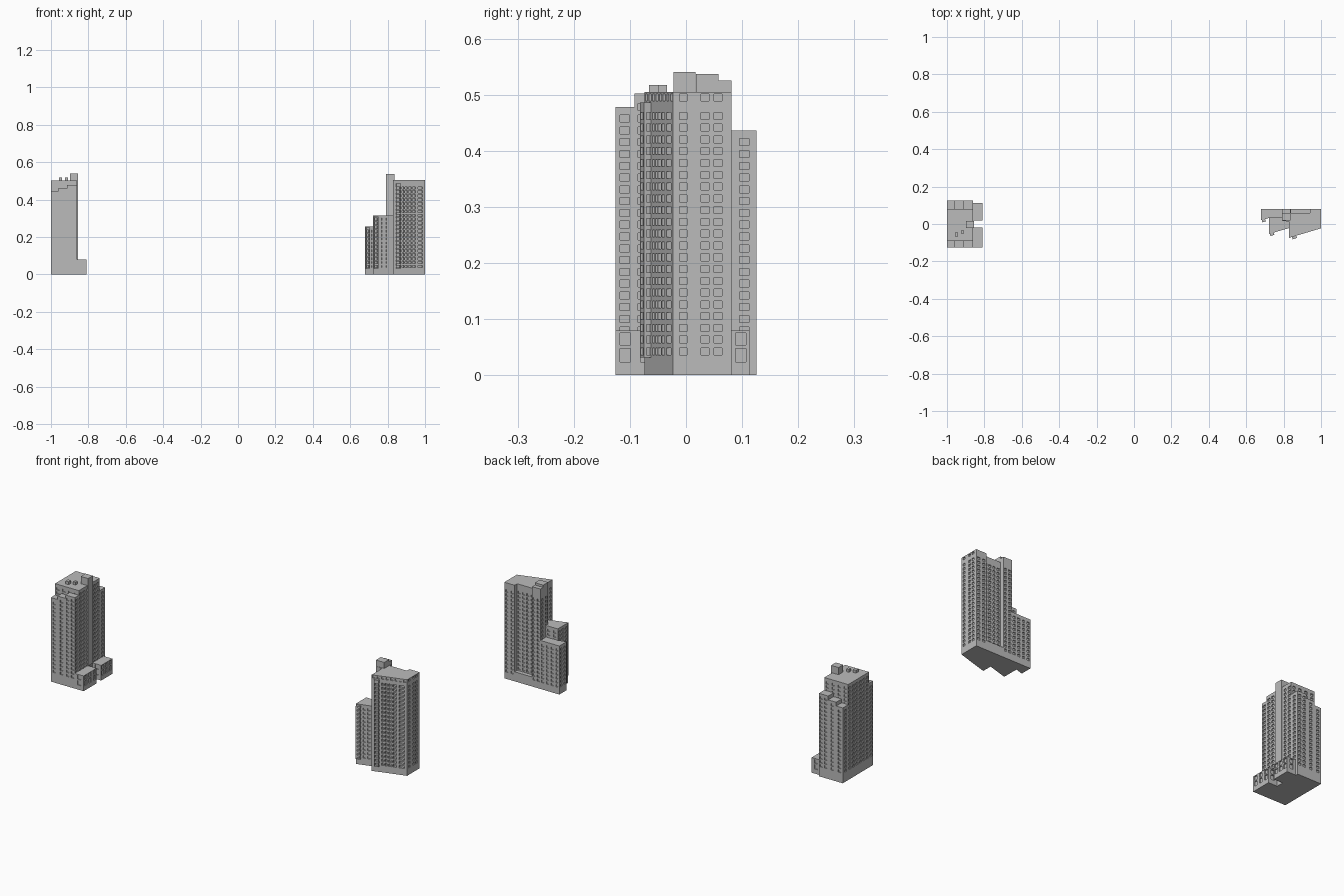
import bpy, bmesh, math
from mathutils import Vector

if "Cube" in bpy.data.objects:
    bpy.data.objects.remove(bpy.data.objects["Cube"])

grey = bpy.data.materials.new("concrete grey")
grey.diffuse_color = (0.5, 0.5, 0.5, 1)
grey.use_nodes = True
grey.node_tree.nodes["Principled BSDF"].inputs["Base Color"].default_value = grey.diffuse_color


def finish(name, bm):
    bmesh.ops.remove_doubles(bm, verts=bm.verts, dist=1e-5)
    me = bpy.data.meshes.new(name)
    bm.to_mesh(me)
    bm.free()
    me.materials.append(grey)
    ob = bpy.data.objects.new(name, me)
    bpy.context.collection.objects.link(ob)
    return ob


def spread(n, length, width):
    """n evenly spaced window columns along a wall"""
    return [((i + .5) * length / n - width / 2, (i + .5) * length / n + width / 2) for i in range(n)]


def floors(z0, z1, pitch=.021, height=.0125):
    """one window row per storey"""
    return [(z0 + k * pitch, z0 + k * pitch + height)
            for k in range(int((z1 - .003 - height - z0) / pitch + 1.001))]


def wall(bm, p, q, z0, z1, cols=(), rows=(), depth=.005):
    """flat wall from p to q with recessed windows at every column/row crossing"""
    p, q = Vector((*p, 0)), Vector((*q, 0))
    d = (q - p).normalized()
    inward = Vector((-d.y, d.x, 0))
    us = [0] + [u for c in cols for u in c] + [(q - p).length]
    zs = [z0] + [z for r in rows for z in r] + [z1]

    def quad(*pts):
        bm.faces.new([bm.verts.new(v) for v in pts])

    for i in range(len(us) - 1):
        for j in range(len(zs) - 1):
            c = [p + d * u + Vector((0, 0, z)) for u, z in
                 ((us[i], zs[j]), (us[i + 1], zs[j]), (us[i + 1], zs[j + 1]), (us[i], zs[j + 1]))]
            if i % 2 and j % 2:
                b = [v + inward * depth for v in c]
                quad(*b)
                for k in range(4):
                    m = (k + 1) % 4
                    quad(c[k], c[m], b[m], b[k])
            else:
                quad(*c)


def block(name, pts, z0, z1, windows=None, start=.052):
    """prism on a counter-clockwise footprint; windows = {edge: (columns, width or None, depth)}"""
    bm = bmesh.new()
    windows = windows or {}
    rows = floors(start, z1)
    for i, p in enumerate(pts):
        q = pts[(i + 1) % len(pts)]
        if i in windows:
            cols, width, depth = windows[i]
            if width:
                cols = spread(cols, math.dist(p, q), width)
            wall(bm, p, q, z0, z1, cols, rows, depth)
        else:
            wall(bm, p, q, z0, z1)
    bm.faces.new([bm.verts.new((x, y, z1)) for x, y in pts])
    bm.faces.new([bm.verts.new((x, y, z0)) for x, y in reversed(pts)])
    return finish(name, bm)


def rect(x0, x1, y0, y1):
    return [(x0, y0), (x1, y0), (x1, y1), (x0, y1)]


# ---------- left building ----------
block("left_tower", rect(-1, -.861, -.092, .081), 0, .502,
      {0: (4, .016, .005), 1: (6, .016, .005), 2: (4, .016, .005), 3: (6, .016, .005)})

# stepped wings in front of and behind the tower
steps = [(-1, -.962, 1), (-.962, -.915, 1), (-.915, -.861, 2)]
for k, (x0, x1, n) in enumerate(steps):
    side = {0: (n, .015, .005)}
    back = {2: (n, .015, .005)}
    if k == 0:
        side[3] = back[3] = (1, .017, .005)
    if k == 2:
        side[1] = back[1] = (1, .017, .005)
    block(f"left_front_wing_{k}", rect(x0, x1, -.126, -.092), 0, .442 + k * .018, side)
    block(f"left_back_wing_{k}", rect(x0, x1, .081, .126), 0, .396 + k * .02, back)

# low annexes with taller windows
for name, y0, y1 in (("left_annex_front", -.126, -.018), ("left_annex_back", .02, .113)):
    bm = bmesh.new()
    pts = rect(-.861, -.81, y0, y1)
    rows = [(.024, .048), (.054, .075)]
    for i in range(4):
        p, q = pts[i], pts[(i + 1) % 4]
        length = math.dist(p, q)
        wall(bm, p, q, 0, .08, spread(3 if i == 1 else 1, length, .019), rows if i != 3 else ())
    for z, order in ((.08, pts), (0, pts[::-1])):
        bm.faces.new([bm.verts.new((x, y, z)) for x, y in order])
    finish(name, bm)

# lift shaft and roof vents
block("left_lift_shaft", rect(-.899, -.856, -.022, .017), .08, .54)
block("left_roof_vent_a", rect(-.957, -.94, -.066, -.045), .5, .517)
block("left_roof_vent_b", rect(-.924, -.91, -.05, -.034), .5, .517)

# ---------- right building ----------
A, B = (.829, -.074), (1.0, -.023)
tower = [A, B, (1, .081), (.94, .081), (.94, .06), (.84, .06), (.84, .081),
         (.79, .081), (.79, .018), (.829, .012)]
front_cols = [(.05, .062), (.068, .08), (.085, .103), (.108, .126), (.138, .165)]
side_cols = [(.011, .025), (.05, .064), (.073, .087)]
block("right_tower", tower, 0, .486,
      {0: (front_cols, None, .012), 1: (side_cols, None, .005), 2: (2, .014, .005),
       4: (4, .014, .005), 6: (2, .013, .005), 7: (2, .014, .005), 9: (3, .014, .005)}, .036)

# crown storey with narrow upright windows on the front
bm = bmesh.new()
for i, p in enumerate(tower):
    q = tower[(i + 1) % len(tower)]
    cols = spread(8, math.dist(p, q), .012) if i == 0 else side_cols if i == 1 else ()
    wall(bm, p, q, .486, .505, cols, [(.489, .501)], .006)
bm.faces.new([bm.verts.new((x, y, .505)) for x, y in tower])
finish("right_crown", bm)

block("right_back_base", rect(.84, .94, .06, .081), 0, .05)

# mid and low wings
mid = [(.722, -.053), (.829, -.022), (.829, .034), (.722, .034)]
block("right_mid_wing", mid, 0, .316,
      {0: ([(.036, .05), (.06, .074), (.084, .098)], None, .006), 2: (3, .014, .005),
       3: (3, .014, .005)}, .036)
low = [(.68, .02), (.722, .032), (.79, .034), (.79, .081), (.68, .081)]
block("right_low_wing", low, 0, .255,
      {0: ([(.026, .038)], None, .006), 3: (4, .014, .005), 4: (2, .014, .005)}, .036)

# stacked balcony bays projecting from the left end of each front
for name, p, x0, width, z1 in (("right_tower_bay", A, .016, .024, .486),
                               ("right_mid_bay", mid[0], .004, .022, .31),
                               ("right_low_bay", low[0], .003, .019, .25)):
    d = Vector((.958, .286))
    n = Vector((.286, -.958))
    o = Vector(p)
    pts = [o + d * x0 + n * .013, o + d * (x0 + width) + n * .013,
           o + d * (x0 + width) - n * .005, o + d * x0 - n * .005]
    block(name, [tuple(v) for v in pts], .032, z1,
          {0: (1, width - .006, .011), 1: (1, .008, .004), 3: (1, .008, .004)}, .036)

# roof housings
block("right_lift_housing", rect(.79, .838, .018, .058), .5, .537)
block("right_stair_housing", rect(.79, .838, .058, .081), .5, .525)
